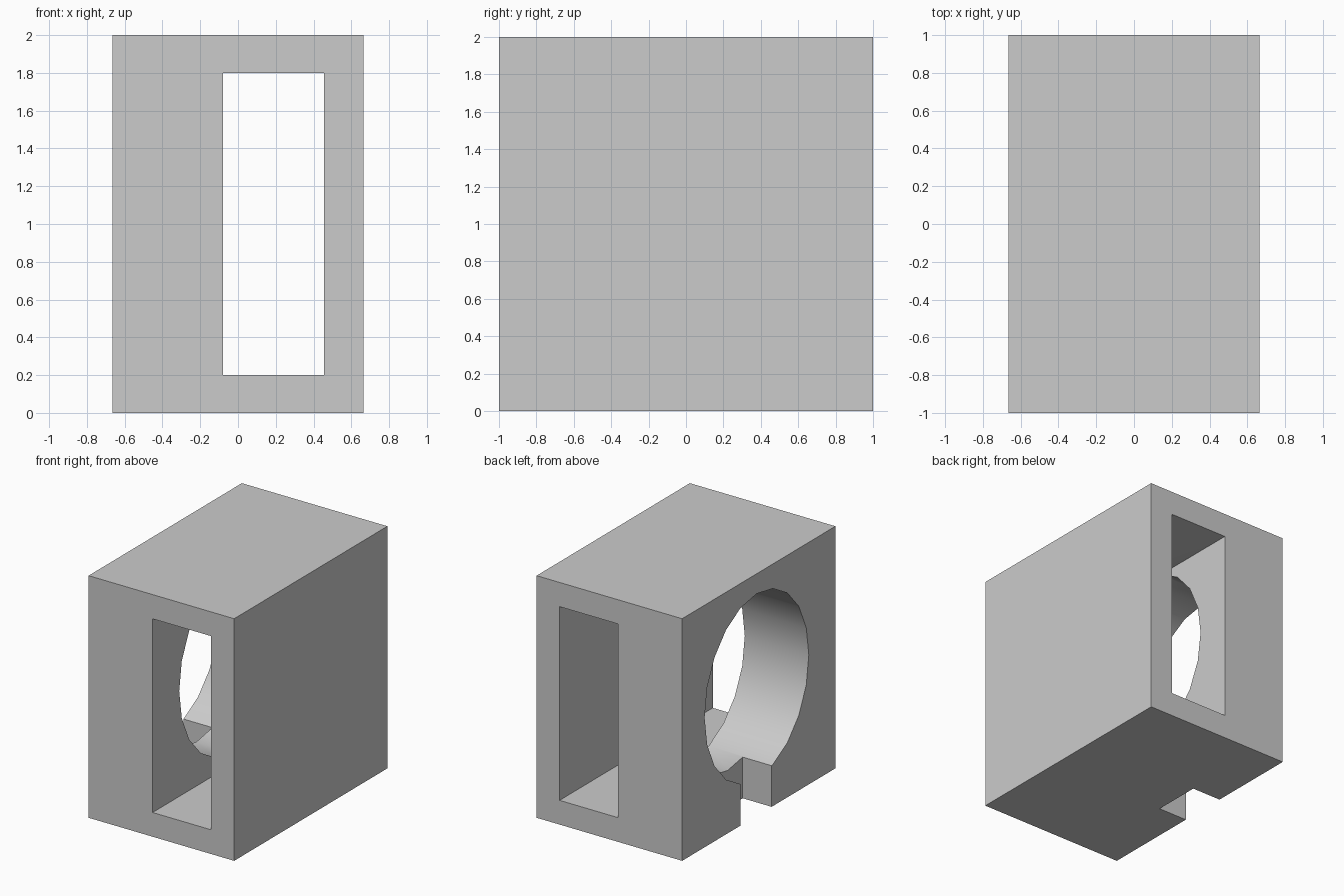
import bpy
from math import pi
from mathutils import Matrix

cube = bpy.data.objects.get("Cube")
if cube:
    bpy.data.objects.remove(cube, do_unlink=True)


def box(name, low, high):
    """Axis-aligned block between two corners."""
    bpy.ops.mesh.primitive_cube_add(size=1)
    obj = bpy.context.object
    obj.name = name
    size = [h - l for l, h in zip(low, high)]
    middle = [(h + l) / 2 for l, h in zip(low, high)]
    obj.data.transform(Matrix.Translation(middle) @ Matrix.Diagonal((*size, 1)))
    return obj


def cut(target, cutter):
    """Subtract the cutter from the target, then discard it."""
    mod = target.modifiers.new("cut", "BOOLEAN")
    mod.operation = "DIFFERENCE"
    mod.solver = "EXACT"
    mod.object = cutter
    bpy.context.view_layer.objects.active = target
    bpy.ops.object.modifier_apply(modifier=mod.name)
    bpy.data.objects.remove(cutter, do_unlink=True)


# Main block
W = 0.665
housing = box("housing", (-W, -1, 0), (W, 1, 2))

# Rectangular slot running front to back
cut(housing, box("slot_cutter", (-0.08, -1.2, 0.2), (0.455, 1.2, 1.8)))

# Oval bore from the open side into the slot
start, end = -W - 0.2, -0.075
bpy.ops.mesh.primitive_cylinder_add(vertices=20, radius=1, depth=end - start)
bore = bpy.context.object
bore.name = "bore_cutter"
bore.data.transform(
    Matrix.Translation(((start + end) / 2, 0.027, 1.07))
    @ Matrix.Diagonal((1, 0.68, 0.765, 1))
    @ Matrix.Rotation(pi / 2, 4, "Y")
)
cut(housing, bore)

# Shallow notch opening the bore to the underside
cut(housing, box("notch_cutter", (-W - 0.2, -0.168, -0.2), (-0.4, 0.238, 0.5)))

# Plain grey material
grey = bpy.data.materials.new("grey")
grey.use_nodes = True
colour = (0.6, 0.6, 0.6, 1)
grey.diffuse_color = colour
for node in grey.node_tree.nodes:
    if node.type == "BSDF_PRINCIPLED":
        node.inputs["Base Color"].default_value = colour
housing.data.materials.clear()
housing.data.materials.append(grey)
for face in housing.data.polygons:
    face.material_index = 0

# Smooth bore, crisp block edges
bpy.ops.object.select_all(action="DESELECT")
housing.select_set(True)
bpy.context.view_layer.objects.active = housing
bpy.ops.object.shade_smooth_by_angle(angle=pi / 6)
